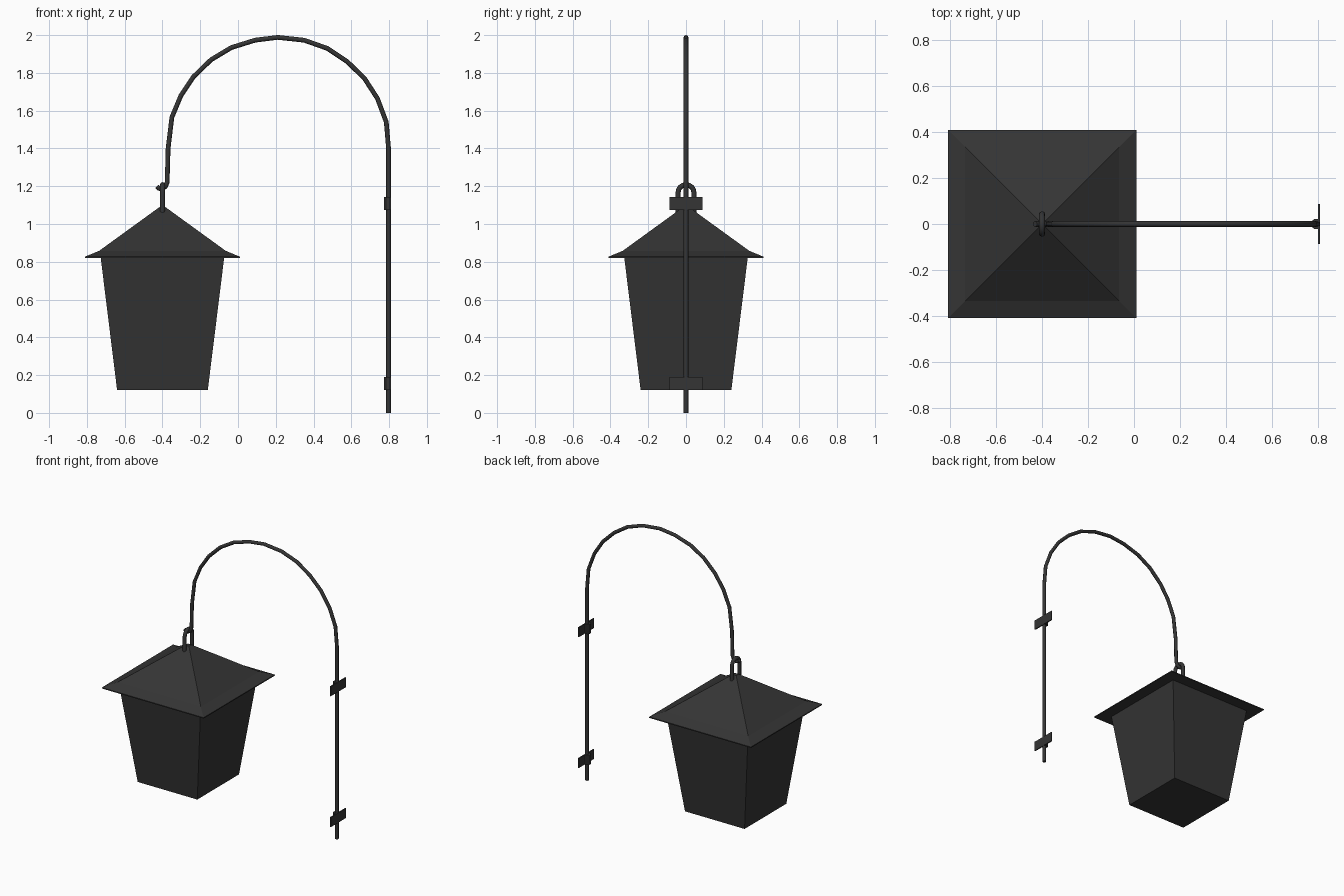
import bpy, bmesh, math

if "Cube" in bpy.data.objects:
    bpy.data.objects.remove(bpy.data.objects["Cube"])

LX = -0.40     # lantern centre
PX = 0.797     # wall rod position

mat = bpy.data.materials.new("dark_iron")
mat.diffuse_color = (0.035, 0.035, 0.035, 1)
mat.use_nodes = True
mat.node_tree.nodes["Principled BSDF"].inputs["Base Color"].default_value = mat.diffuse_color


def finish(name, bm):
    bmesh.ops.recalc_face_normals(bm, faces=bm.faces)
    me = bpy.data.meshes.new(name)
    bm.to_mesh(me)
    bm.free()
    me.materials.append(mat)
    ob = bpy.data.objects.new(name, me)
    bpy.context.collection.objects.link(ob)
    return ob


def square_loft(name, sections):
    """Stack square sections (half width, z) into a closed solid."""
    bm = bmesh.new()
    rings = [[bm.verts.new((LX + sx * h, sy * h, z))
              for sx, sy in ((-1, -1), (1, -1), (1, 1), (-1, 1))]
             for h, z in sections]
    for a, b in zip(rings, rings[1:]):
        for i in range(4):
            j = (i + 1) % 4
            bm.faces.new((a[i], a[j], b[j], b[i]))
    bm.faces.new(rings[0][::-1])
    bm.faces.new(rings[-1])
    return finish(name, bm)


def tube(name, points, radius):
    """Eight-sided rod along a path."""
    cu = bpy.data.curves.new(name, 'CURVE')
    cu.dimensions = '3D'
    cu.bevel_depth = radius
    cu.bevel_resolution = 2
    cu.use_fill_caps = True
    sp = cu.splines.new('POLY')
    sp.points.add(len(points) - 1)
    for p, co in zip(sp.points, points):
        p.co = (*co, 1)
    cu.materials.append(mat)
    ob = bpy.data.objects.new(name, cu)
    bpy.context.collection.objects.link(ob)
    bpy.ops.object.select_all(action='DESELECT')
    bpy.context.view_layer.objects.active = ob
    ob.select_set(True)
    bpy.ops.object.convert(target='MESH')
    bpy.ops.object.shade_smooth_by_angle(angle=math.radians(50))


def strap(name, z0, z1):
    """Wall strap: two flat flanges with a hump around the rod."""
    half_outer = [(0.809, 0.088), (0.801, 0.088), (0.801, 0.021),
                  (0.784, 0.021), (0.773, 0.012)]
    outline = half_outer + [(x, -y) for x, y in reversed(half_outer)]
    bm = bmesh.new()
    face = bm.faces.new([bm.verts.new((x, y, z0)) for x, y in outline])
    ext = bmesh.ops.extrude_face_region(bm, geom=[face])
    for v in ext["geom"]:
        if isinstance(v, bmesh.types.BMVert):
            v.co.z = z1
    finish(name, bm)


# lantern body and flared roof
square_loft("lantern_body", [(0.24, 0.12), (0.327, 0.823)])
square_loft("lantern_roof", [(0.41, 0.82), (0.41, 0.827), (0.335, 0.858),
                             (0.015, 1.09)])

# hanging loop on the roof
arch = [(LX, 0.042 * math.cos(a), 1.166 + 0.042 * math.sin(a))
        for a in (math.pi * i / 8 for i in range(9))]
tube("hanging_loop", [(LX, 0.042, 1.04)] + arch + [(LX, -0.042, 1.04)], 0.0135)

# curved rod with small hook
path = [(PX, 0), (PX, 1.40), (0.785, 1.54), (0.738, 1.665), (0.67, 1.77),
        (0.578, 1.86), (0.472, 1.93), (0.35, 1.973), (0.21, 1.988),
        (0.09, 1.973), (-0.035, 1.934), (-0.142, 1.87), (-0.235, 1.78),
        (-0.302, 1.68), (-0.35, 1.565), (-0.37, 1.40), (-0.375, 1.22),
        (-0.384, 1.198), (-0.402, 1.186), (-0.418, 1.188), (-0.430, 1.199)]
tube("curved_rod", [(x, 0, z) for x, z in path], 0.0125)

# wall straps
strap("lower_strap", 0.12, 0.19)
strap("upper_strap", 1.073, 1.143)
